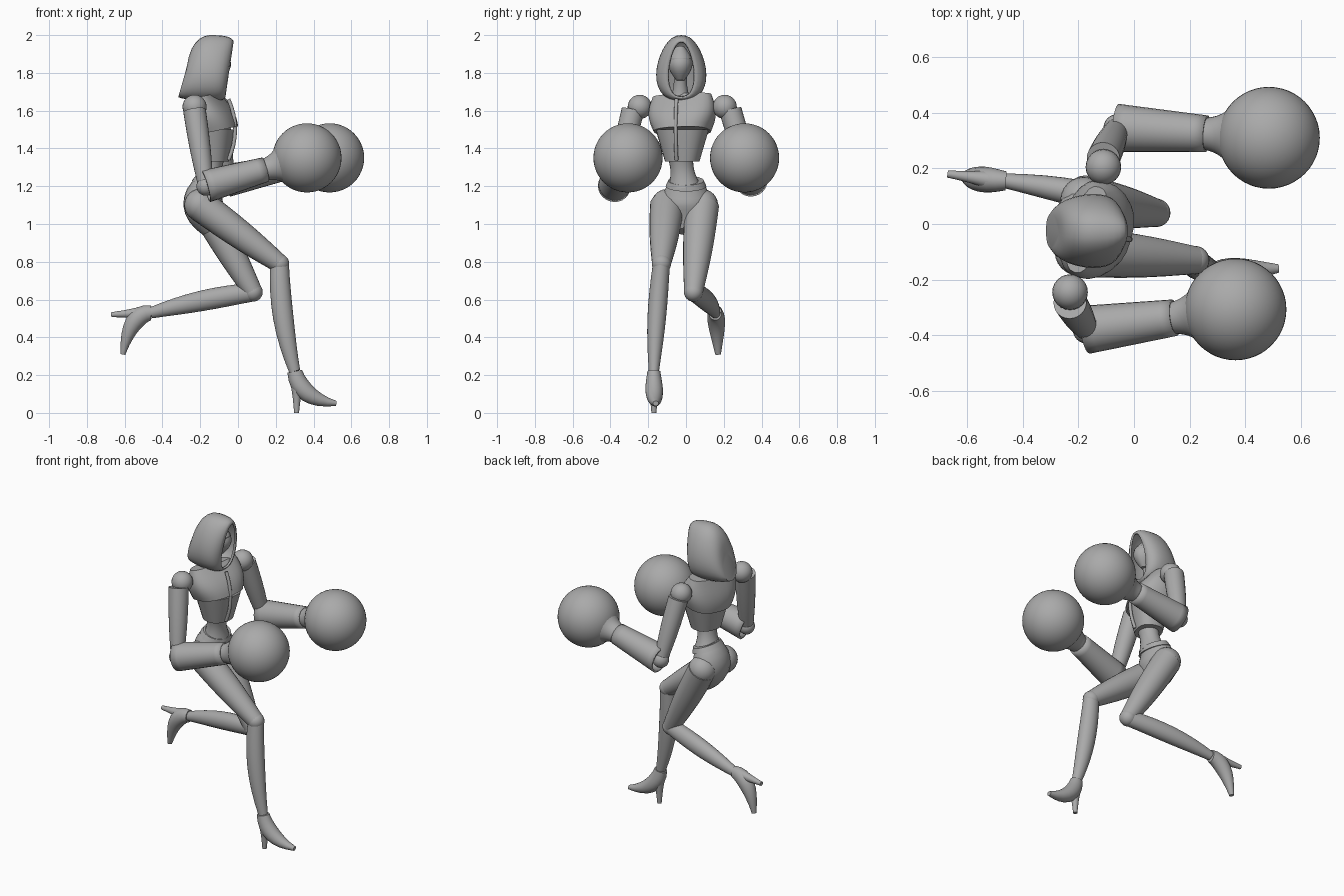
import bpy, bmesh
from math import sin, cos, pi, radians
from mathutils import Vector

cube = bpy.data.objects.get("Cube")
if cube:
    bpy.data.objects.remove(cube, do_unlink=True)

grey = bpy.data.materials.new("plain grey")
grey.use_nodes = True
grey.diffuse_color = (.4, .4, .4, 1)
grey.node_tree.nodes["Principled BSDF"].inputs["Base Color"].default_value = grey.diffuse_color

SIDEWAYS = Vector((0, 1, 0))
TWISTED = Vector((.3, 1, 0))  # shoulder line, right shoulder held back


def finish(obj):
    obj.data.materials.append(grey)
    bpy.ops.object.select_all(action="DESELECT")
    obj.select_set(True)
    bpy.context.view_layer.objects.active = obj
    bpy.ops.object.shade_smooth_by_angle(angle=radians(40))


def power(value, exponent):
    return abs(value) ** exponent * (1 if value > 0 else -1)


def skin(name, rings, closed_ends=(0, -1), wall=0):
    """Join rings of points into one surface, optionally as a hollow shell."""
    bm = bmesh.new()
    loops = [[bm.verts.new(point) for point in ring] for ring in rings]
    for low, high in zip(loops, loops[1:]):
        for i in range(len(low)):
            bm.faces.new((low[i - 1], low[i], high[i], high[i - 1]))
    for end in closed_ends:
        bm.faces.new(loops[end])
    bmesh.ops.recalc_face_normals(bm, faces=bm.faces)
    mesh = bpy.data.meshes.new(name)
    bm.to_mesh(mesh)
    bm.free()
    obj = bpy.data.objects.new(name, mesh)
    bpy.context.collection.objects.link(obj)
    if wall:
        shell = obj.modifiers.new("wall", "SOLIDIFY")
        shell.thickness = wall
        shell.offset = -1
    finish(obj)


def limb(name, start, end, radii, swell=0, depth=(1, 1), via=None,
         across=SIDEWAYS, roundness=1, steps=8, sides=24, **shell):
    """Tapering tube along a gentle curve; swell fattens or thins its middle."""
    start, end = Vector(start), Vector(end)
    via = Vector(via) if via else (start + end) / 2
    rings = []
    for step in range(steps + 1):
        t = step / steps
        near, far = start.lerp(via, t), via.lerp(end, t)
        centre = near.lerp(far, t)
        along = (far - near).normalized()
        side = (across - along * along.dot(across)).normalized()
        front = along.cross(side)
        radius = radii[0] + (radii[1] - radii[0]) * t + swell * sin(pi * t)
        flat = depth[0] + (depth[1] - depth[0]) * t
        turns = [2 * pi * i / sides for i in range(sides)]
        rings.append([centre + radius * (side * power(cos(a), roundness)
                                         + front * flat * power(sin(a), roundness))
                      for a in turns])
    skin(name, rings, **shell)


def ball(name, centre, radius, segments=24):
    bpy.ops.mesh.primitive_uv_sphere_add(segments=segments, ring_count=segments // 2,
                                         radius=radius, location=centre)
    bpy.context.object.name = name
    finish(bpy.context.object)


# Hood: pointed arches swept from the open front to the rounded back
def hood_arch(sweep, sides=32):
    bulge, facing = sin(sweep), cos(sweep)
    top_x = -.145 + .13 * facing
    low_x = top_x - .05 * facing ** 2
    low_z = 1.68 - .03 * bulge
    height = .35 * bulge ** (.15 if facing > 0 else .6)
    half = .13 * bulge ** .6
    ring = []
    for i in range(sides):
        a = 2 * pi * i / sides
        rise = (1 + cos(a)) / 2
        ring.append((low_x + (top_x - low_x) * rise,
                     half * power(sin(a), .85) * (1 - cos(a) / 5) - .025,
                     low_z + height * rise))
    return ring


skin("hood", [hood_arch(radians(angle)) for angle in range(20, 170, 12)],
     closed_ends=[-1], wall=.012)

# Face, visor and neck
limb("face", (-.12, -.03, 1.94), (-.11, -.03, 1.76), (.02, .02), swell=.045, depth=(1.1, 1.3))
limb("visor", (-.12, -.03, 1.88), (-.12, -.03, 1.84), (.066, .066), depth=(1.15, 1.2), steps=2)
limb("neck", (-.13, -.03, 1.8), (-.16, -.03, 1.64), (.035, .06), swell=-.01)

# Torso
limb("jacket", (-.13, -.02, 1.49), (-.17, -.02, 1.68), (.15, .16), swell=.025,
     depth=(.85, .35), across=TWISTED, roundness=.8)
limb("corset", (-.13, -.02, 1.5), (-.13, -.02, 1.33), (.14, .09),
     depth=(.82, .88), across=TWISTED, roundness=.85)
limb("front_seam", (-.05, -.05, 1.66), (-.05, -.05, 1.34), (.01, .01),
     via=(.02, -.06, 1.5), across=TWISTED)
limb("waist", (-.13, -.03, 1.37), (-.15, -.01, 1.2), (.07, .085), swell=-.015, depth=(.9, .9))
limb("pelvis", (-.15, 0, 1.22), (-.15, 0, .96), (.09, .05), swell=.06,
     depth=(.8, .8), via=(-.22, 0, 1.1))
limb("belt", (-.15, 0, 1.23), (-.16, 0, 1.2), (.095, .108), depth=(.83, .83), steps=2)


# Arm: shoulder joint, upper arm, elbow, open sleeve, wrist flare, round glove
def arm(side, shoulder, elbow, glove):
    shoulder, elbow, glove = Vector(shoulder), Vector(elbow), Vector(glove)
    top = shoulder + Vector((0, shoulder.y * .15, -.02))
    wrist = elbow.lerp(glove, .59)
    ball(side + "_shoulder", shoulder, .064)
    limb(side + "_upper_arm", top, elbow, (.06, .04), swell=.005)
    ball(side + "_elbow", elbow, .05)
    limb(side + "_sleeve", elbow, wrist, (.087, .066), closed_ends=(), wall=.012)
    limb(side + "_wrist", elbow.lerp(wrist, .3), wrist, (.06, .058))
    limb(side + "_flare", wrist, wrist.lerp(glove, .5), (.058, .13), swell=-.015)
    ball(side + "_glove", glove, .183, segments=48)


arm("right", (-.23, -.245, 1.62), (-.17, -.38, 1.2), (.365, -.307, 1.35))
arm("left", (-.11, .205, 1.62), (-.06, .345, 1.23), (.485, .31, 1.35))


# Leg: hip, thigh, knee, shin and a high-heeled foot
def leg(side, hip, knee, calf, ankle, instep, toe, heel):
    ball(side + "_hip", hip, .085)
    limb(side + "_thigh", hip, knee, (.09, .05), swell=.008, depth=(.95, 1))
    ball(side + "_knee", knee, .051)
    limb(side + "_shin", knee, ankle, (.045, .027), swell=.013, depth=(1.1, 1.1), via=calf)
    limb(side + "_foot", ankle, toe, (.034, .015), swell=.021, depth=(1.15, .9), via=instep)
    back = Vector(ankle).lerp(Vector(instep), .4)
    limb(side + "_heel", back, heel, (.036, .013), swell=-.002, via=Vector(back).lerp(Vector(heel), .4))


leg("right", hip=(-.2, -.1, 1.1), knee=(.22, -.13, .79), calf=(.22, -.16, .5),
    ankle=(.3, -.17, .22), instep=(.33, -.17, .07), toe=(.52, -.16, .05), heel=(.31, -.17, 0))
leg("left", hip=(-.18, .085, 1.1), knee=(.08, .04, .64), calf=(-.2, .12, .6),
    ankle=(-.46, .155, .53), instep=(-.57, .16, .53), toe=(-.61, .17, .31), heel=(-.67, .18, .52))
